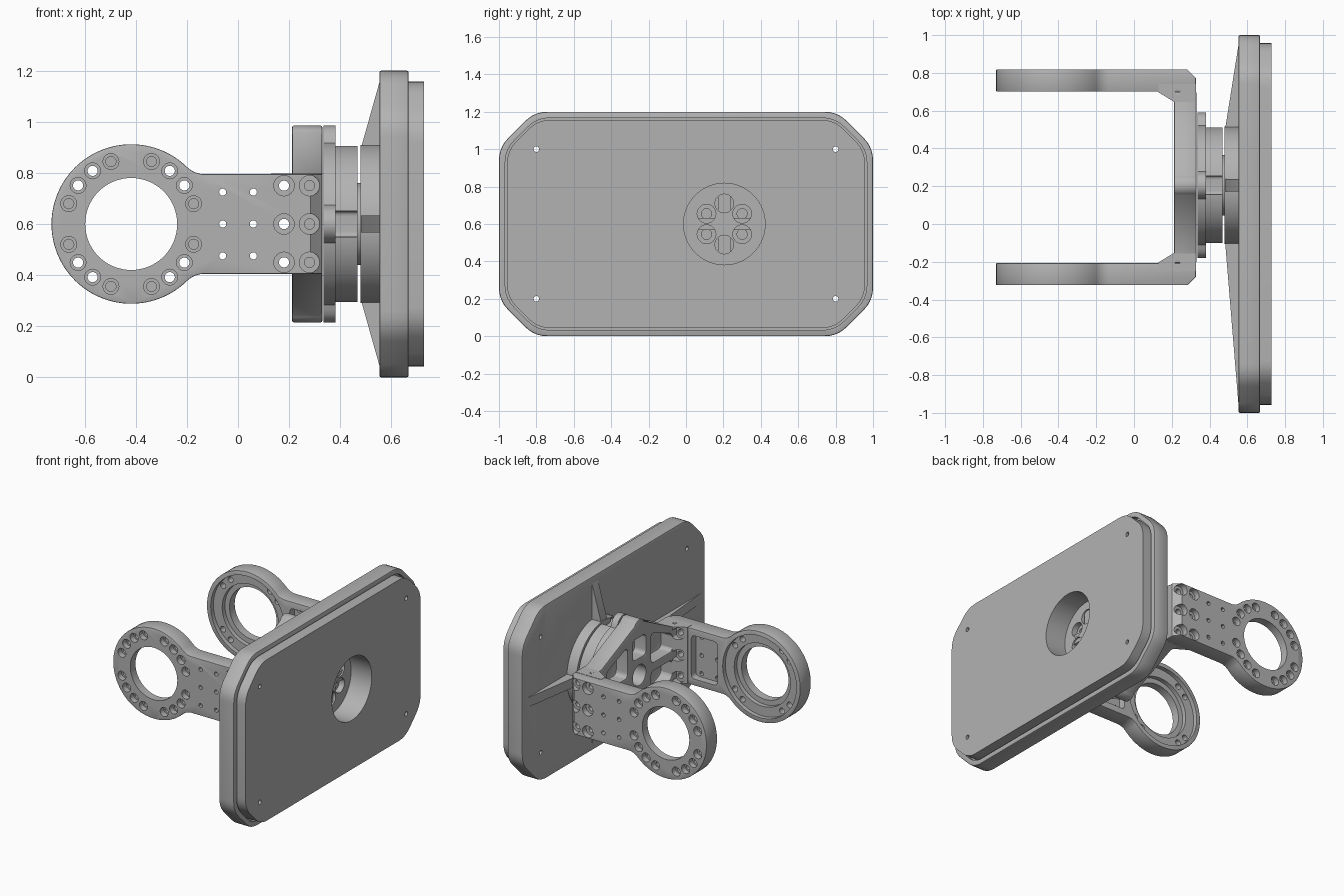
import bpy, bmesh
from math import sin, cos, pi, radians, sqrt, atan2, degrees
from mathutils import Vector

cube = bpy.data.objects.get("Cube")
if cube:
    bpy.data.objects.remove(cube)

grey = bpy.data.materials.new("machined grey")
grey.use_nodes = True
GREY = (0.45, 0.45, 0.45, 1)
grey.diffuse_color = GREY
grey.node_tree.nodes["Principled BSDF"].inputs["Base Color"].default_value = GREY

HY, HZ = 0.205, 0.6      # hub axis
MID = 0.247              # mirror plane between the arms
RX, RR = -0.418, 0.312   # ring centre and radius


# ---------- helpers ----------
def arc(u, v, r, start, end, n):
    return [(u + r * cos(radians(start + (end - start) * i / n)),
             v + r * sin(radians(start + (end - start) * i / n))) for i in range(n + 1)]


def circle(u, v, r, n=32):
    return arc(u, v, r, 0, 360, n)[:-1]


def rounded(pts, r, n=5):
    """Round every corner of a polygon."""
    out = []
    for i, p in enumerate(pts):
        p, a, b = Vector(p), Vector(pts[i - 1]), Vector(pts[(i + 1) % len(pts)])
        a, b = p + (a - p).normalized() * r, p + (b - p).normalized() * r
        for k in range(n + 1):
            t = k / n
            out.append(tuple(a * (1 - t) ** 2 + p * 2 * t * (1 - t) + b * t * t))
    return out


def rect(u, v, hu, hv, r):
    return rounded([(u - hu, v - hv), (u + hu, v - hv), (u + hu, v + hv), (u - hu, v + hv)], r)


def prisms(name, parts):
    """Each part is (outline, axis, start, end)."""
    bm = bmesh.new()
    place = {"x": lambda u, v, w: (w, u, v), "y": lambda u, v, w: (u, w, v),
             "z": lambda u, v, w: (u, v, w)}
    for pts, axis, lo, hi in parts:
        rows = [[bm.verts.new(place[axis](u, v, w)) for u, v in pts] for w in (lo, hi)]
        bm.faces.new(rows[0])
        bm.faces.new(rows[1])
        for i in range(len(pts)):
            j = (i + 1) % len(pts)
            bm.faces.new((rows[0][i], rows[0][j], rows[1][j], rows[1][i]))
    bmesh.ops.recalc_face_normals(bm, faces=bm.faces)
    me = bpy.data.meshes.new(name)
    bm.to_mesh(me)
    bm.free()
    ob = bpy.data.objects.new(name, me)
    bpy.context.collection.objects.link(ob)
    me.materials.append(grey)
    return ob


def bake(ob):
    deps = bpy.context.evaluated_depsgraph_get()
    me = bpy.data.meshes.new_from_object(ob.evaluated_get(deps))
    ob.modifiers.clear()
    ob.data = me


def cut(ob, *passes):
    for parts in passes:
        tool = prisms("cutter", parts)
        tool.hide_render = True
        mod = ob.modifiers.new("cut", "BOOLEAN")
        mod.operation, mod.solver, mod.object = "DIFFERENCE", "EXACT", tool
        bake(ob)
        bpy.data.objects.remove(tool)


def soften(ob, width):
    mod = ob.modifiers.new("edge", "BEVEL")
    mod.width, mod.segments, mod.limit_method, mod.angle_limit = width, 2, "ANGLE", radians(50)
    bake(ob)


def octagon(half_y, half_z, corner):
    a, b = half_y, half_z
    return rounded([(-a, HZ - b + corner), (-a + corner, HZ - b), (a - corner, HZ - b),
                    (a, HZ - b + corner), (a, HZ + b - corner), (a - corner, HZ + b),
                    (-a + corner, HZ + b), (-a, HZ + b - corner)], 0.07)


# ---------- mounting board ----------
frame = prisms("board_frame", [(octagon(1, 0.6, 0.19), "x", 0.553, 0.668)])
soften(frame, 0.008)
panel = prisms("board_panel", [(octagon(0.957, 0.557, 0.165), "x", 0.62, 0.728)])
hub = prisms("board_hub", [(circle(HY, HZ, 0.31, 96), "x", 0.48, 0.565)])
well = [(circle(HY, HZ, 0.218, 64), "x", 0.57, 0.8)]
screws = [(circle(y, z, 0.015, 16), "x", 0.4, 0.8) for y in (-0.8, 0.8) for z in (0.2, 1.0)]
hexagon = [(HY + 0.11 * cos(pi / 6 + i * pi / 3), HZ + 0.11 * sin(pi / 6 + i * pi / 3)) for i in range(6)]
bores = [(circle(y, z, 0.05, 24), "x", 0.53, 0.6) for y, z in hexagon]
pilots = [(circle(y, z, 0.027, 24), "x", 0.5, 0.6) for y, z in hexagon]
cut(frame, [(octagon(0.967, 0.567, 0.17), "x", 0.64, 0.8)], well, screws, bores, pilots)
cut(panel, well, screws)
cut(hub, bores, pilots)

# Tapered ribs running from the hub to the rim
W = 0.033
for name, axis, inner, outer in (("rib_left", "z", 0.5, 0.96), ("rib_right", "z", -0.09, -0.98),
                                 ("rib_top", "y", 0.9, 1.16), ("rib_bottom", "y", 0.3, 0.04)):
    centre = HZ if axis == "z" else HY
    root = HY if axis == "z" else HZ
    outline = [(0.482, root), (0.482, inner), (0.555, outer), (0.56, outer), (0.56, root)]
    prisms(name, [(outline, axis, centre - W, centre + W)])

# ---------- rotary joint ----------
prisms("joint_shaft", [(circle(HY, HZ, 0.16, 64), "x", 0.45, 0.5)])
disc = prisms("joint_disc", [(circle(HY, HZ, 0.31, 96), "x", 0.375, 0.468)])
cut(disc, [(rect(HY + 0.33 * dy, HZ + 0.33 * dz, 0.05, 0.05, 0.02), "x", 0.37, 0.5)
           for dy, dz in ((1, 0), (-1, 0), (0, 1), (0, -1))])


def lobed(steps=192, base=0.325, offset=0.315, lobe=0.07):
    pts = []
    for i in range(steps):
        t = 2 * pi * i / steps
        d = (t + pi / 4) % (pi / 2) - pi / 4
        under = lobe ** 2 - (offset * sin(d)) ** 2
        r = max(base, offset * cos(d) + sqrt(under)) if under > 0 else base
        pts.append((HY + r * cos(t), HZ + r * sin(t)))
    return pts


prisms("joint_flange", [(lobed(), "x", 0.335, 0.382)])

# ---------- bracket spine ----------
half = [(0.70, 0.195), (0.62, 0.195)] + arc(HY, 0.325, 0.06, 30, 150, 10) + [(-0.16, 0.195), (-0.206, 0.195)]
outline = [(y, HZ + z) for y, z in half] + [(y, HZ - z) for y, z in reversed(half)]
spine = prisms("bracket_spine", [(outline, "x", 0.212, 0.33)])
pockets = [(circle(HY, HZ, 0.07), "x", 0.1, 0.32)]
for s in (-1, 1):
    pockets.append((rect(HY, HZ + s * 0.19, 0.07, 0.07, 0.03), "x", 0.1, 0.3))
    for t in (-1, 1):
        quad = [(0.13, 0.03), (0.36, 0.03), (0.36, 0.15), (0.13, 0.24)]
        pockets.append((rounded([(HY + t * u, HZ + s * v) for u, v in quad], 0.035), "x", 0.1, 0.3))
cut(spine, pockets)
soften(spine, 0.006)

# ---------- arms with ring ends ----------
FIL = 0.1
fz = 0.195 + FIL
fx = sqrt((RR + FIL) ** 2 - fz ** 2)
tang = degrees(atan2(fz, fx))
upper = [(0.328, 0.195)] + arc(RX + fx, fz, FIL, 270, 180 + tang, 8) + arc(RX, 0, RR, tang, 180, 48)[1:]
arm_outline = [(x, HZ + z) for x, z in upper] + [(x, HZ - z) for x, z in reversed(upper[:-1])]

ring_angles = [q + s * a for q in (0, 180) for s in (-1, 1) for a in (18, 36, 54, 72)]


def ring_spot(a):
    return RX + 0.257 * cos(radians(a)), HZ + 0.257 * sin(radians(a))


rows = [HZ - 0.15, HZ, HZ + 0.15]

for side, s in (("right", -1), ("left", 1)):
    def Y(d):
        return MID + s * d

    IN, OUT = 0.454, 0.571
    arm = prisms(side + "_arm", [(arm_outline, "y", Y(IN), Y(OUT))])
    corner = [(0.275, Y(OUT + 0.008)), (0.40, Y(OUT + 0.008)), (0.40, Y(OUT - 0.117)), (0.336, Y(OUT - 0.053))]
    cut(arm, [(corner, "z", 0, 1.2)])
    soften(arm, 0.004)
    # bearing seat and beam pocket on the inner side
    seat = [(circle(RX, HZ, 0.282, 72), "y", Y(0.4), Y(IN + 0.03)),
            (rect(0.005, HZ, 0.1, 0.15, 0.03), "y", Y(0.4), Y(IN + 0.05))]
    # counterbores on the outer side, inner bearing step
    step = [(circle(RX, HZ, 0.215, 64), "y", Y(0.4), Y(IN + 0.06))]
    step += [(circle(*ring_spot(a), 0.031, 20), "y", Y(OUT - 0.04), Y(0.7)) for a in ring_angles]
    step += [(circle(x, z, 0.04, 24), "y", Y(OUT - 0.04), Y(0.7)) for x in (0.18, 0.28) for z in rows]
    # through holes
    bolts = [(circle(x, z, 0.02, 16), "y", Y(0.3), Y(0.7)) for x in (0.18, 0.28) for z in rows]
    through = [(circle(RX, HZ, 0.18, 64), "y", Y(0.3), Y(0.7))] + bolts
    through += [(circle(*ring_spot(a), 0.02, 16), "y",
                 Y(0.3 if abs(a) % 180 in (36, 54, 126, 144) else OUT - 0.07), Y(0.7)) for a in ring_angles]
    through += [(circle(x, z, 0.014, 12), "y", Y(0.3), Y(0.7))
                for x in (-0.06, 0.06) for z in (HZ - 0.125, HZ, HZ + 0.125)]
    cut(arm, seat, step, through)

    # wedge foot joining the arm to the spine
    wedge = [(0.13, Y(0.495)), (0.327, Y(0.495)), (0.327, Y(0.40)), (0.212, Y(0.40)), (0.13, Y(0.45))]
    foot = prisms(side + "_foot", [(wedge, "z", HZ - 0.193, HZ + 0.197)])
    cut(foot, [(circle(0.18, z, 0.04, 24), "y", Y(0.3), Y(0.445)) for z in rows], bolts[:3],
        [(circle(0.23, Y(0.452), 0.014, 12), "z", 0.74, 0.9)])

# ---------- smooth the round walls, keep edges sharp ----------
bpy.ops.object.select_all(action="DESELECT")
for ob in bpy.context.collection.objects:
    if ob.type == "MESH" and grey.name in ob.data.materials:
        ob.select_set(True)
        bpy.context.view_layer.objects.active = ob
bpy.ops.object.shade_smooth_by_angle(angle=radians(30))
